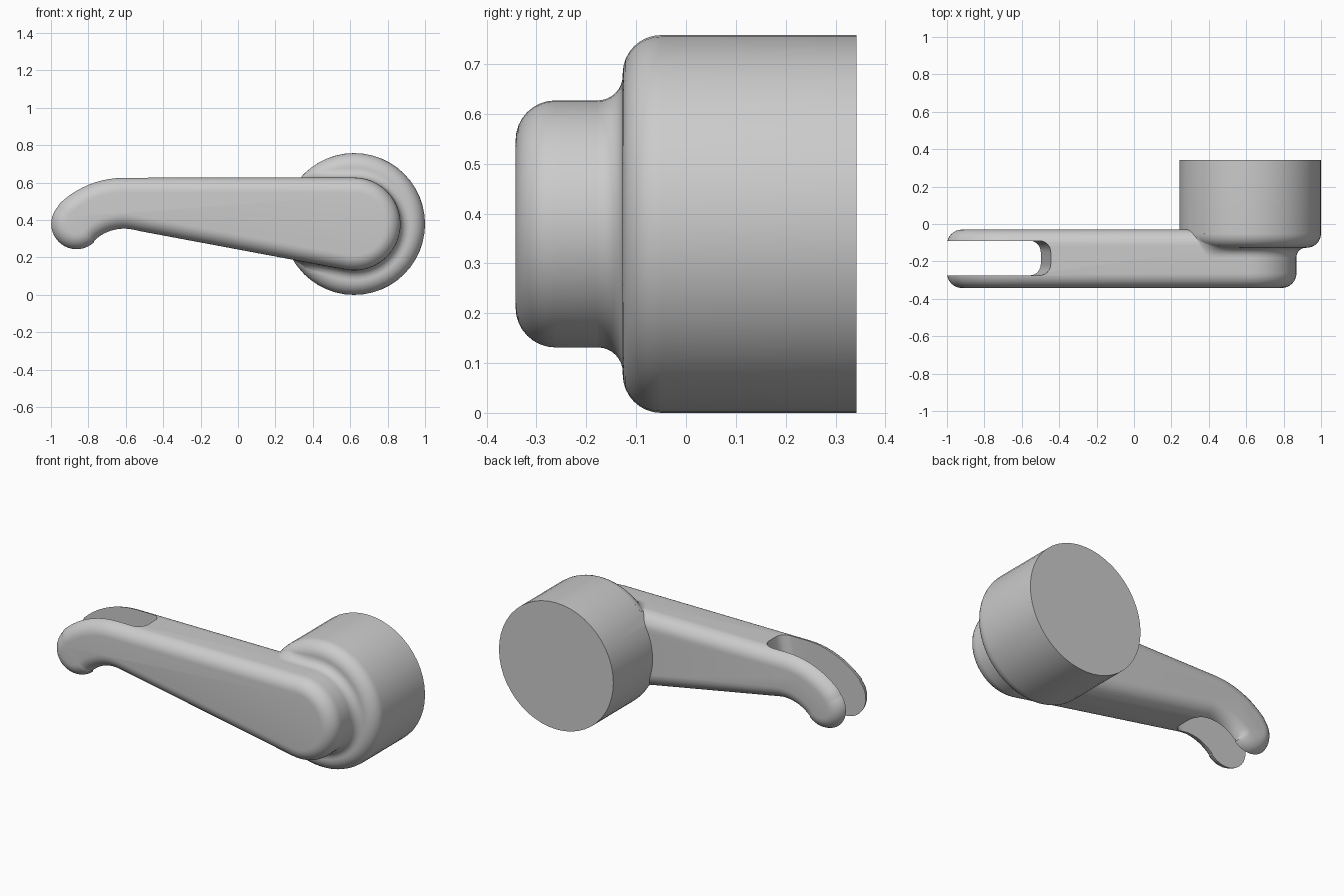
import bpy, bmesh
from math import sin, cos, pi, sqrt, radians

if "Cube" in bpy.data.objects:
    bpy.data.objects.remove(bpy.data.objects["Cube"])

# Main dimensions (x, z for centres)
HUB, HUB_R = (0.621, 0.379), 0.379
NOSE_R = 0.248                       # rounded lever end, concentric with hub
BEND, BEND_IN, BEND_OUT = (-0.61, 0.127), 0.226, 0.5
TIP, TIP_R = (-0.863, 0.38), 0.137
FRONT, BACK, HUB_FRONT = -0.342, -0.03, -0.127
TILT = radians(10.4)                 # slope of the lever's lower edge
ROUND, HUB_ROUND, BLEND = 0.08, 0.077, 0.05


def arc(c, r, a0, a1, n):
    return [(c[0] + r * cos(a0 + (a1 - a0) * i / n),
             c[1] + r * sin(a0 + (a1 - a0) * i / n)) for i in range(n + 1)]


def loft(name, loops):
    """Skin equal-length closed loops of 3D points, capping both ends."""
    bm = bmesh.new()
    rows = [[bm.verts.new(p) for p in lp] for lp in loops]
    n = len(rows[0])
    for a, b in zip(rows, rows[1:]):
        for i in range(n):
            j = (i + 1) % n
            bm.faces.new((a[i], a[j], b[j], b[i]))
    bm.faces.new(rows[0])
    bm.faces.new(rows[-1])
    bmesh.ops.recalc_face_normals(bm, faces=bm.faces)
    me = bpy.data.meshes.new(name)
    bm.to_mesh(me)
    bm.free()
    ob = bpy.data.objects.new(name, me)
    bpy.context.collection.objects.link(ob)
    return ob


def lever_outline(d):
    """Lever silhouette inset by d."""
    return (arc(HUB, NOSE_R - d, -pi / 2 - TILT, pi / 2, 26)
            + arc(BEND, BEND_OUT - d, pi / 2, 0.745 * pi, 10)
            + arc(TIP, TIP_R - d, 0.76 * pi, 1.74 * pi, 20)
            + arc(BEND, BEND_IN + d, 0.745 * pi, pi / 2 - TILT, 10))


def at_y(pts, y):
    return [(x, y, z) for x, z in pts]


def rounded(r, n=8):
    """(inset, depth) steps of a quarter-round edge."""
    return [(r * (1 - sin(t)), r * (1 - cos(t)))
            for t in (pi / 2 * i / n for i in range(n + 1))]


def boolean(ob, other, op):
    m = ob.modifiers.new(op, 'BOOLEAN')
    m.object, m.operation, m.solver = other, op, 'EXACT'
    bpy.context.view_layer.objects.active = ob
    bpy.ops.object.modifier_apply(modifier=m.name)
    bpy.data.objects.remove(other)


def smooth(ob):
    bpy.ops.object.select_all(action='DESELECT')
    ob.select_set(True)
    bpy.context.view_layer.objects.active = ob
    bpy.ops.object.shade_smooth_by_angle(angle=radians(30))


# Lever arm with rounded front and back edges
edge = rounded(ROUND)
lever = loft("lever_and_hub",
             [at_y(lever_outline(d), FRONT + h) for d, h in edge]
             + [at_y(lever_outline(d), BACK - h) for d, h in reversed(edge)])

# Slot that forks the lever tip, perpendicular to the lower edge
y0, y1, r = -0.275, -0.09, 0.06
slot = ([(-0.9, y0)] + arc((-r, y0 + r), r, -pi / 2, 0, 6)
        + arc((-r, y1 - r), r, 0, pi / 2, 6) + [(-0.9, y1)])
cutter = loft("slot_cutter",
              [[(-0.445 + u * cos(TILT) + k * sin(TILT), y,
                 0.627 - u * sin(TILT) + k * cos(TILT)) for u, y in slot]
               for k in (-0.8, 0.5)])
cutter.hide_render = True
boolean(lever, cutter, 'DIFFERENCE')

# Round hub, flat at the back
hub = loft("hub",
           [at_y(arc(HUB, HUB_R - d, 0, 2 * pi, 48)[:-1], HUB_FRONT + h)
            for d, h in rounded(HUB_ROUND)]
           + [at_y(arc(HUB, HUB_R, 0, 2 * pi, 48)[:-1], 0.342)])
boolean(lever, hub, 'UNION')
smooth(lever)


# Concave blend where the lever meets the hub
def hub_y(rad):
    q = min(max(rad - (HUB_R - HUB_ROUND), 0), HUB_ROUND)
    return HUB_FRONT + HUB_ROUND - sqrt(HUB_ROUND ** 2 - q * q)


def blend_section(ang, s):
    """Section at normal angle ang, s along the straight edge."""
    side = 1 if ang > 0 else -1
    nx, nz = cos(ang), sin(ang)
    tx, tz = -side * nz * s, side * nx * s
    w = min(BLEND, sqrt(HUB_R ** 2 - s * s) - NOSE_R)
    ya, yb = hub_y(sqrt(s * s + NOSE_R ** 2)), hub_y(sqrt(s * s + (NOSE_R + w) ** 2))
    sec = []
    for i in range(9):
        t = pi / 2 * i / 8
        f, g = 1 - cos(t), 1 - sin(t)
        sec.append((w * f, ya - w * g + (yb - ya) * f))
    sec.append((-0.004, yb + 0.004))
    return [(HUB[0] + tx + nx * (NOSE_R + d), y, HUB[1] + tz + nz * (NOSE_R + d))
            for d, y in sec]


s_end = sqrt(HUB_R ** 2 - NOSE_R ** 2) - 0.004
a_low, a_top = -pi / 2 - TILT, pi / 2
straight = [s_end * i / 16 for i in range(1, 17)]
sections = [blend_section(a_low, s) for s in reversed(straight)]
sections += [blend_section(a_low + (a_top - a_low) * i / 26, 0) for i in range(27)]
sections += [blend_section(a_top, s) for s in straight]
smooth(loft("hub_blend", sections))
